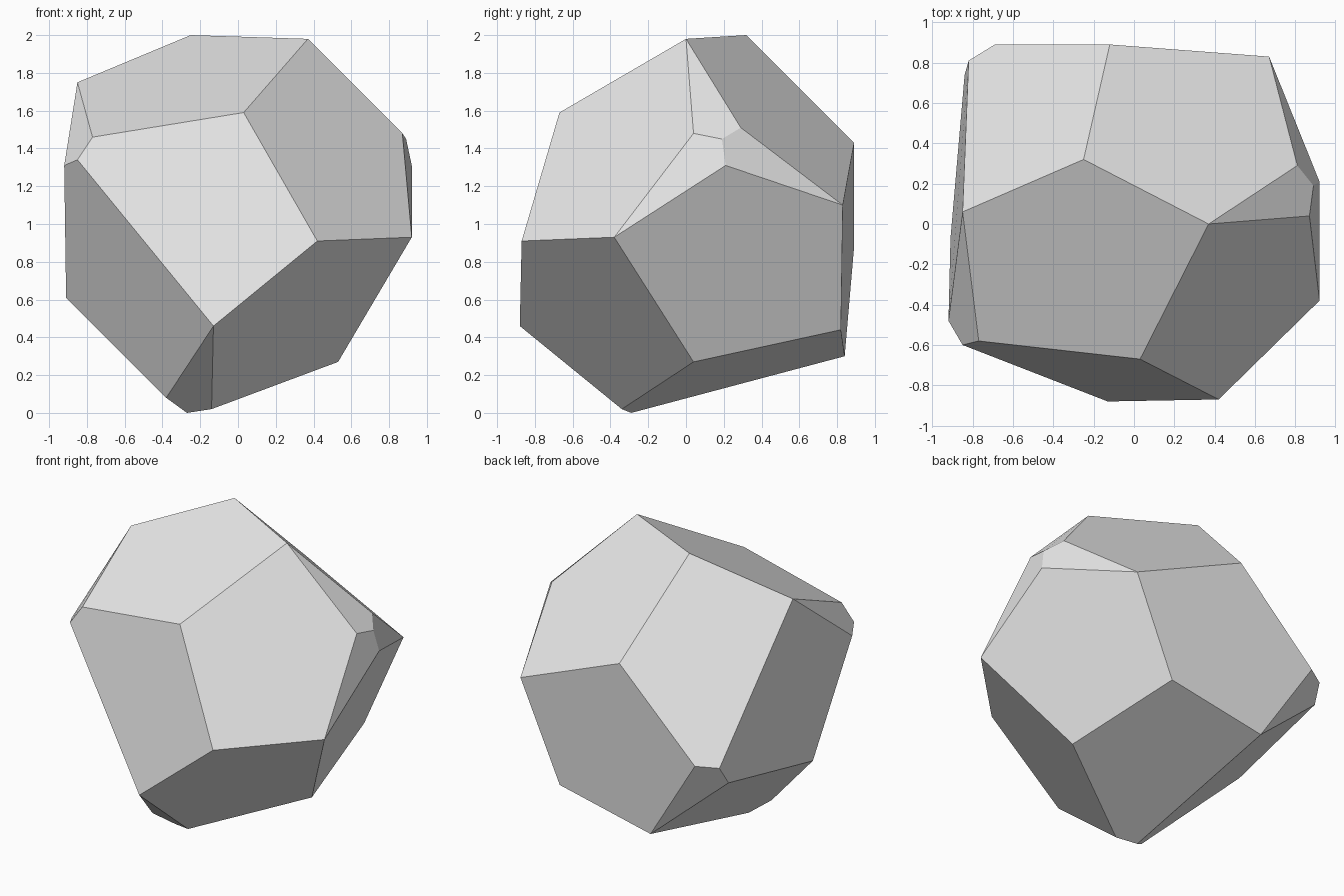
import bpy
import bmesh

default_cube = bpy.data.objects.get("Cube")
if default_cube:
    bpy.data.objects.remove(default_cube, do_unlink=True)


def flat_material(name, level):
    """One plain grey material, set for viewport and render."""
    colour = (level, level, level, 1)
    mat = bpy.data.materials.new(name)
    mat.use_nodes = True
    mat.diffuse_color = colour
    mat.node_tree.nodes["Principled BSDF"].inputs["Base Color"].default_value = colour
    return mat


# Corners of the rough-cut stone, running from the crown to the base
corners = dict(
    A=(-.25, .32, 2), B=(.37, 0, 1.98), C=(.03, -.67, 1.59),
    D=(-.77, -.58, 1.46), E=(-.85, .06, 1.75), F=(-.85, -.6, 1.34),
    G=(-.92, -.48, 1.31), H=(-.91, -.07, .61), I=(-.13, -.88, .46),
    J=(.42, -.87, .91), K=(.92, -.38, .93), L=(.53, .04, .27),
    M=(-.14, -.34, .02), N=(-.27, -.29, 0), O=(-.38, -.38, .08),
    P=(.87, .04, 1.48), Q=(.89, .19, 1.45), R=(.92, .21, 1.31),
    S=(.81, .29, 1.51), T=(.67, .83, 1.1), U=(.38, .82, .44),
    V=(-.32, .84, .3), W=(-.12, .89, 1.43), X=(-.69, .89, .88),
    Y=(-.82, .81, .87), Z=(-.84, .74, .75),
)

# Cut facets, each spelled by its corners in order
crown = "ABCDE ABSTW AWXYE".split()
front = "CDFIJ CBPKJ IJKLM".split()
left_chips = "BPQS PKRQ QRTS".split()
sides = "KRTUL WTUVX EYZHG EDFG FGHOI".split()
base = "XYZV LUVNM VZHON IONM".split()

bm = bmesh.new()
verts = {key: bm.verts.new(co) for key, co in corners.items()}
for word in crown + front + left_chips + sides + base:
    bm.faces.new([verts[key] for key in word])
bmesh.ops.recalc_face_normals(bm, faces=bm.faces)

mesh = bpy.data.meshes.new("faceted_stone")
bm.to_mesh(mesh)
bm.free()
mesh.materials.append(flat_material("light_grey_stone", .8))

stone = bpy.data.objects.new("faceted_stone", mesh)
bpy.context.scene.collection.objects.link(stone)
